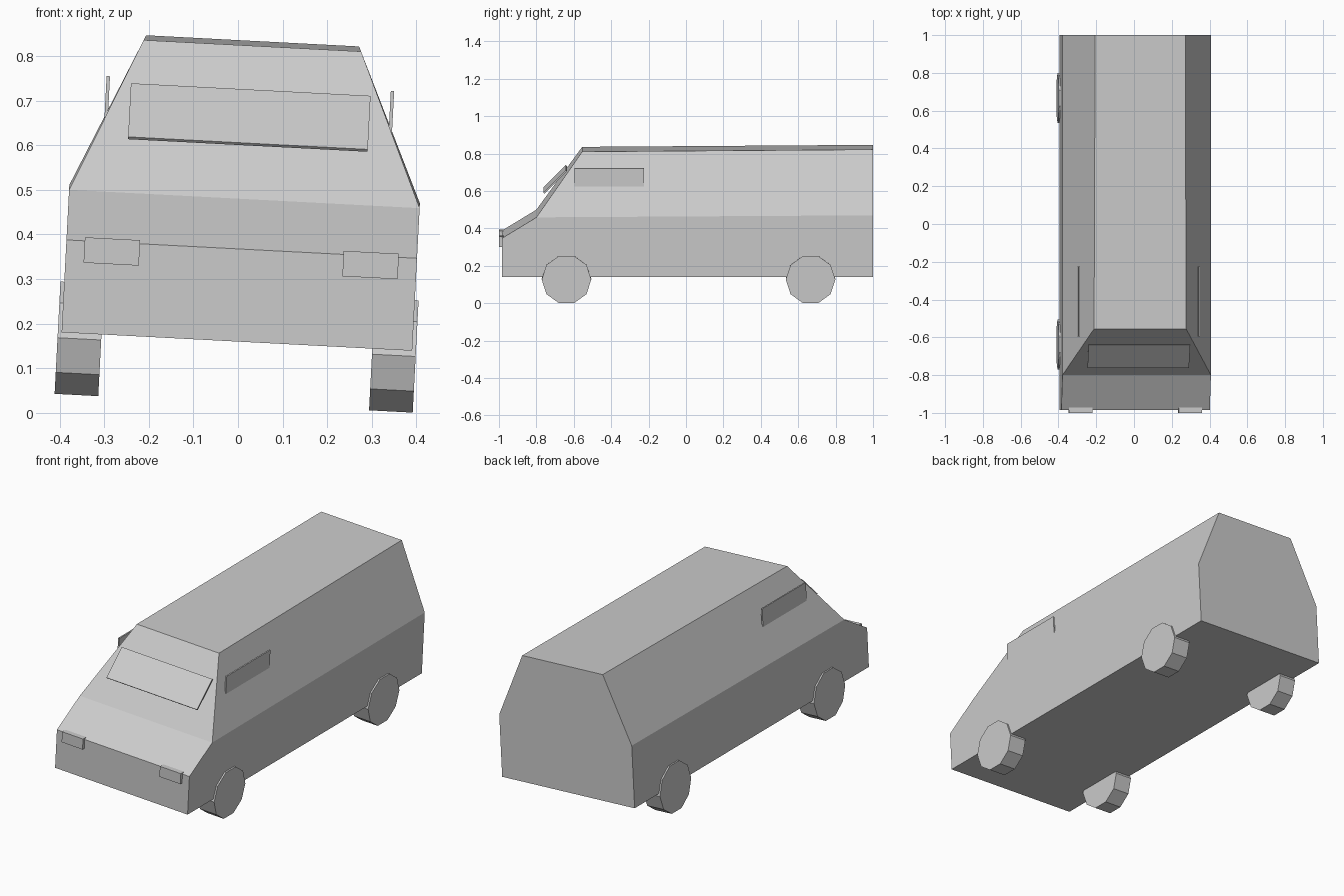
import bpy, bmesh, math
from mathutils import Matrix

if "Cube" in bpy.data.objects:
    bpy.data.objects.remove(bpy.data.objects["Cube"])

# The whole van leans slightly to its right side (roll about y)
LEAN = Matrix.Translation((-0.0025, 0, 0.16)) @ Matrix.Rotation(math.radians(3), 4, 'Y')

grey = bpy.data.materials.new("light_grey")
grey.diffuse_color = (0.6, 0.6, 0.6, 1)
grey.use_nodes = True
grey.node_tree.nodes["Principled BSDF"].inputs["Base Color"].default_value = grey.diffuse_color


def finish(name, bm):
    bmesh.ops.recalc_face_normals(bm, faces=bm.faces)
    bm.transform(LEAN)
    mesh = bpy.data.meshes.new(name)
    bm.to_mesh(mesh)
    bm.free()
    mesh.materials.append(grey)
    bpy.context.collection.objects.link(bpy.data.objects.new(name, mesh))


def box(name, centre, size, tilt=0):
    bm = bmesh.new()
    m = (Matrix.Translation(centre) @ Matrix.Rotation(math.radians(tilt), 4, 'X')
         @ Matrix.Diagonal((*size, 1)))
    bmesh.ops.create_cube(bm, size=1, matrix=m)
    finish(name, bm)


def wheel(name, x, y):
    bm = bmesh.new()
    m = Matrix.Translation((x, y, -0.0125)) @ Matrix.Rotation(math.pi / 2, 4, 'Y')
    # a vertex points forward, so top and bottom are flat
    m = m @ Matrix.Rotation(math.pi / 2, 4, 'Z')
    bmesh.ops.create_cone(bm, cap_ends=True, segments=10, radius1=0.1325,
                          radius2=0.1325, depth=0.098, matrix=m)
    # make sure the vertices lie on the horizontal axis
    top = max(v.co.z for v in bm.verts)
    if sum(v.co.z > top - 1e-4 for v in bm.verts) < 4:
        bmesh.ops.rotate(bm, verts=bm.verts, cent=(x, y, -0.0125),
                         matrix=Matrix.Rotation(math.radians(18), 3, 'X'))
    finish(name, bm)


# Body: side outline (half width, y, height), mirrored and bridged
outline = [(0.3935, -0.985, 0), (0.3935, -0.985, 0.2075), (0.3935, -0.80, 0.32),
           (0.244, -0.555, 0.664), (0.239, 1, 0.675), (0.3935, 1, 0.331), (0.3935, 1, 0)]
bm = bmesh.new()
sides = [[bm.verts.new((s * x, y, z)) for x, y, z in outline] for s in (1, -1)]
right, left = sides
for i in range(7):
    j = (i + 1) % 7
    bm.faces.new((right[i], right[j], left[j], left[i]))
for v in sides:
    bm.faces.new((v[0], v[1], v[2], v[5], v[6]))   # lower side panel
    bm.faces.new((v[2], v[3], v[4], v[5]))         # sloping upper panel
finish("van_body", bm)

# Windscreen plate, standing off the sloping front
box("windscreen", (0.0015, -0.70, 0.503), (0.538, 0.170, 0.0075), 45)

# Parts on both sides
for s, side in ((1, "right"), (-1, "left")):
    box("side_window_" + side, (s * 0.319, -0.41, 0.519), (0.0075, 0.37, 0.12))
    box("headlight_" + side, (s * 0.2905, -0.985, 0.187), (0.124, 0.03, 0.057))
    wheel("front_wheel_" + side, s * 0.353, -0.639)
    wheel("rear_wheel_" + side, s * 0.353, 0.666)
